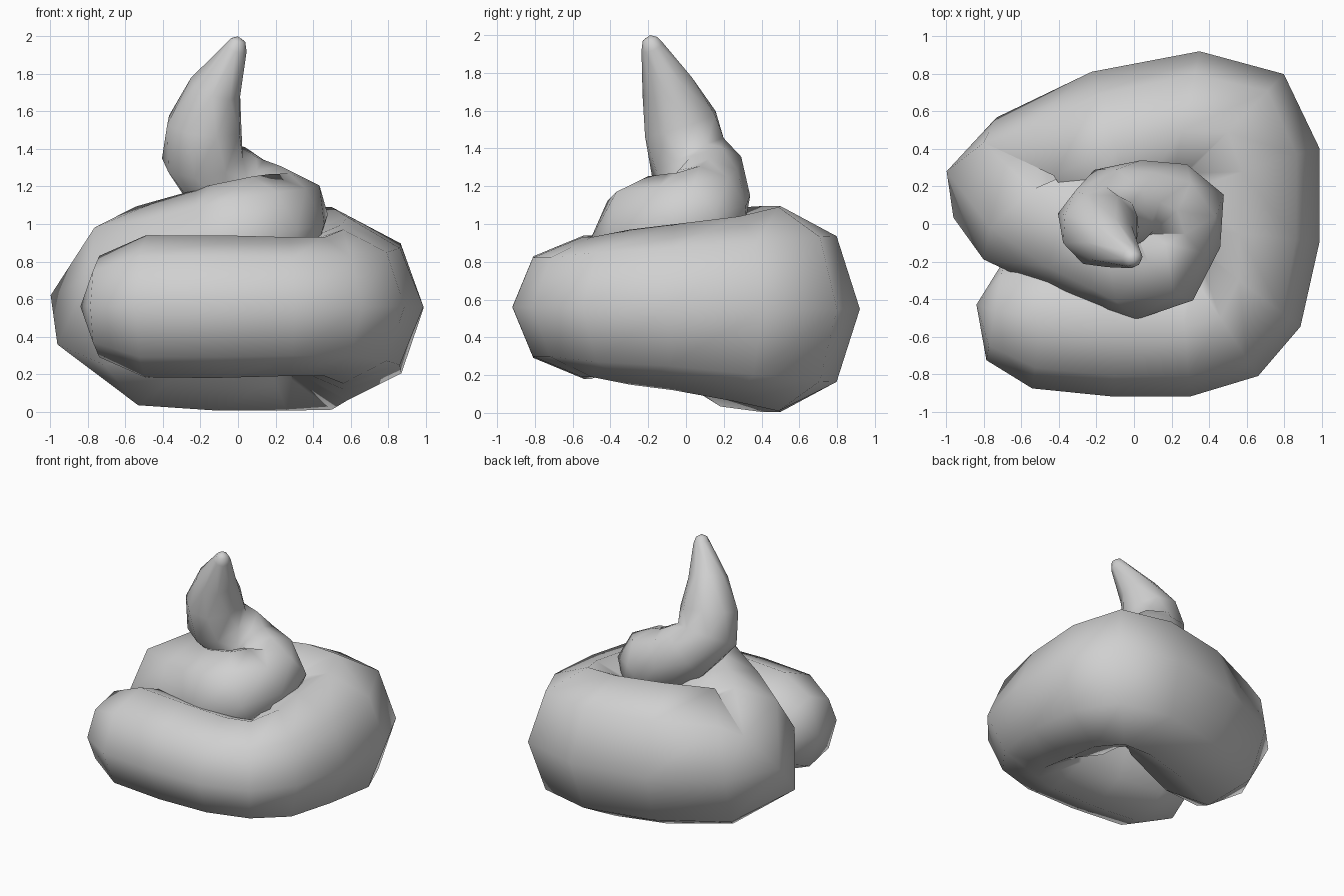
import bpy
import bmesh
import math
from mathutils import Vector

default_cube = bpy.data.objects.get("Cube")
if default_cube:
    bpy.data.objects.remove(default_cube, do_unlink=True)

SIDES = 8
MAX_HALF_WIDTH = .43  # the thickest part of the coil is taller than it is wide

# Centre line of the coil from its blunt end to its tip:
# x, y, z, radius, heading of the outer side in degrees
COIL_PATH = [
    (-.74, -.46, .56, .27, 260), (-.49, -.5, .56, .38, 262),
    (-.1, -.54, .56, .38, 268), (.27, -.55, .56, .37, 275),
    (.46, -.5, .56, .37, 303), (.56, -.3, .56, .41, 323),
    (.56, -.06, .56, .44, 355), (.58, .27, .55, .49, 18),
    (.5, .49, .55, .54, 46), (.26, .5, .55, .545, 78),
    (-.1, .4, .55, .545, 107), (-.48, .22, .56, .53, 126),
    (-.6, .12, .62, .48, 158), (-.45, .04, .71, .42, 213),
    (-.27, -.02, .78, .38, 246), (-.09, -.11, .85, .36, 260),
    (0, -.18, .91, .33, 272), (.16, -.15, .97, .3, 301),
    (.2, -.02, 1.0, .28, 338), (.23, .08, 1.05, .26, 17),
    (.15, .13, 1.1, .23, 55), (.03, .12, 1.15, .22, 88),
    (-.08, .1, 1.23, .23, 125), (-.19, .01, 1.35, .22, 168),
    (-.18, -.03, 1.53, .21, 200), (-.12, -.1, 1.73, .14, 220),
    (-.01, -.18, 1.94, .06, 225), (0, -.19, 1.98, .04, 225),
]


def make_material(name, colour):
    material = bpy.data.materials.new(name)
    material.use_nodes = True
    material.diffuse_color = colour
    shader = material.node_tree.nodes["Principled BSDF"]
    shader.inputs["Base Color"].default_value = colour
    return material


def ring_points(centre, travel, radius, heading):
    """Points of one cross-section, beginning on the outside of the coil."""
    heading = math.radians(heading)
    outward = Vector((math.cos(heading), math.sin(heading), 0))
    forward = Vector((0, 0, 1)).cross(outward)
    tangent = forward * travel.xy.length + Vector((0, 0, travel.z))
    upward = outward.cross(tangent).normalized()
    width = min(radius, MAX_HALF_WIDTH)
    for side in range(SIDES):
        angle = math.tau * side / SIDES
        yield centre + outward * width * math.cos(angle) + upward * radius * math.sin(angle)


def close_end(bm, ring, apex):
    """Fan from an end ring to a point."""
    point = bm.verts.new(apex)
    for a, b in zip(ring, ring[1:] + ring[:1]):
        bm.faces.new((a, b, point))


def build_coil(name, path, material):
    bm = bmesh.new()
    centres = [Vector(p[:3]) for p in path]
    last = len(path) - 1
    rings = []
    for i, (centre, p) in enumerate(zip(centres, path)):
        travel = centres[min(i + 1, last)] - centres[max(i - 1, 0)]
        rings.append([bm.verts.new(v) for v in ring_points(centre, travel, p[3], p[4])])

    # Skin between neighbouring rings
    for ring, following in zip(rings, rings[1:]):
        for k in range(SIDES):
            n = (k + 1) % SIDES
            bm.faces.new((ring[k], ring[n], following[n], following[k]))

    # Blunt end and rounded tip
    close_end(bm, rings[0], centres[0] + Vector((-.1, .03, 0)))
    close_end(bm, rings[-1], centres[-1] + Vector((0, 0, .02)))

    bmesh.ops.recalc_face_normals(bm, faces=bm.faces)
    for face in bm.faces:
        face.smooth = True
    mesh = bpy.data.meshes.new(name)
    bm.to_mesh(mesh)
    bm.free()
    mesh.materials.append(material)
    coil = bpy.data.objects.new(name, mesh)
    bpy.context.collection.objects.link(coil)
    return coil


build_coil("swirl_coil", COIL_PATH, make_material("light_grey", (.63, .63, .63, 1)))
